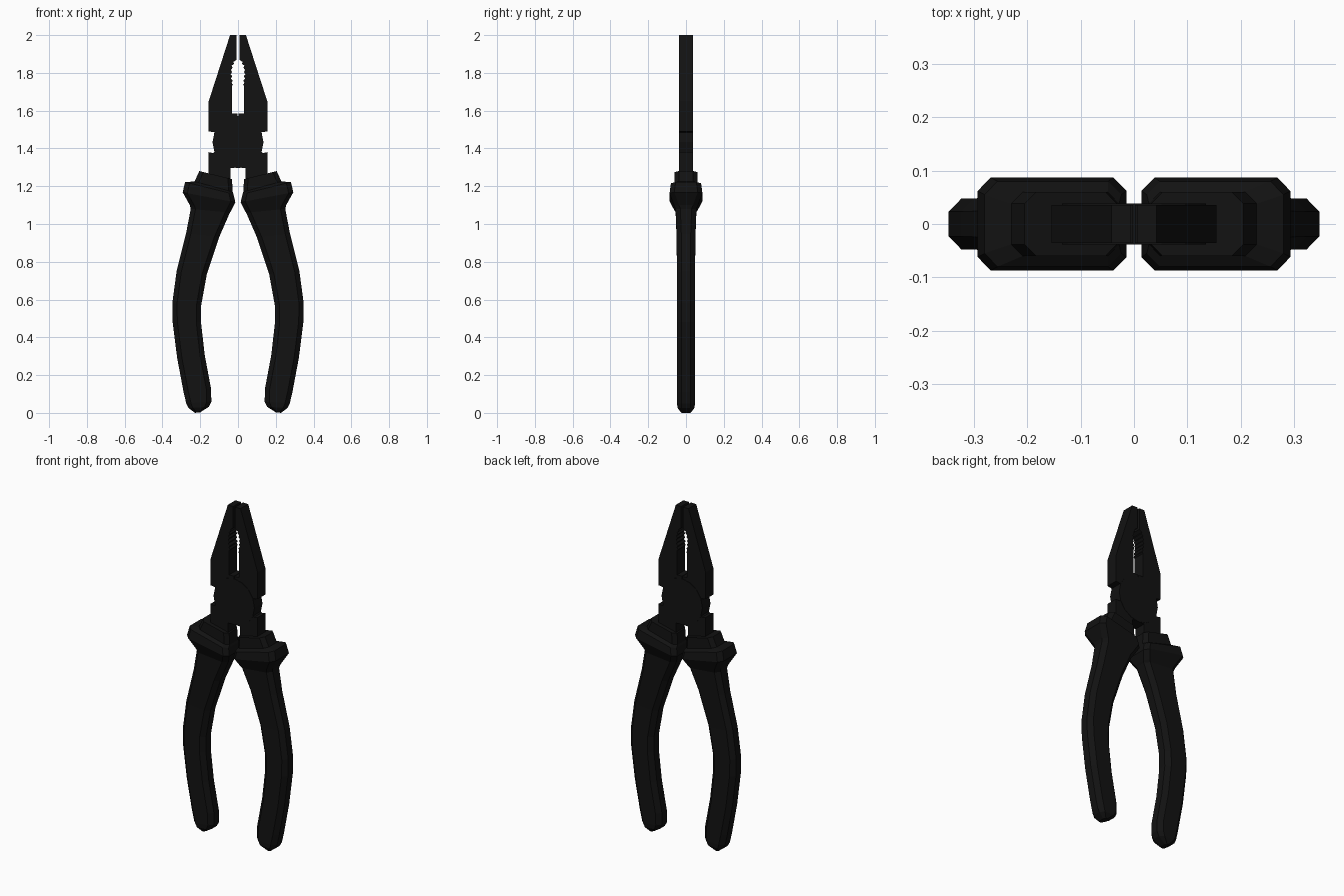
import bpy, bmesh, math

if "Cube" in bpy.data.objects:
    bpy.data.objects.remove(bpy.data.objects["Cube"])


def material(name, value):
    m = bpy.data.materials.new(name)
    m.diffuse_color = (value, value, value, 1)
    m.use_nodes = True
    m.node_tree.nodes["Principled BSDF"].inputs["Base Color"].default_value = m.diffuse_color
    return m


STEEL = material("black_steel", 0.006)
GRIP = material("black_grip", 0.006)


def finish(bm, name, mat, mirror=True):
    bmesh.ops.recalc_face_normals(bm, faces=bm.faces)
    mesh = bpy.data.meshes.new(name)
    bm.to_mesh(mesh)
    bm.free()
    mesh.materials.append(mat)
    ob = bpy.data.objects.new(name, mesh)
    bpy.context.collection.objects.link(ob)
    if mirror:
        mod = ob.modifiers.new("mirror", 'MIRROR')
        mod.use_mirror_merge = False
    return ob


def plate(name, outline, half, mat, mirror=True):
    """Flat plate: an x-z outline extruded through y."""
    bm = bmesh.new()
    face = bm.faces.new([bm.verts.new((x, -half, z)) for x, z in outline])
    ext = bmesh.ops.extrude_face_region(bm, geom=[face])
    verts = [g for g in ext["geom"] if isinstance(g, bmesh.types.BMVert)]
    bmesh.ops.translate(bm, verts=verts, vec=(0, 2 * half, 0))
    return finish(bm, name, mat, mirror)


def loft(name, stations, mat):
    """Chamfered sections, each (outer x, z, inner x, z, half depth, chamfer)."""
    bm = bmesh.new()
    rings = []
    for ox, oz, ix, iz, d, c in stations:
        t = c / math.hypot(ox - ix, oz - iz)
        prof = [(0, -d + c), (t, -d), (1 - t, -d), (1, -d + c),
                (1, d - c), (1 - t, d), (t, d), (0, d - c)]
        rings.append([bm.verts.new((ix + (ox - ix) * s, y, iz + (oz - iz) * s))
                      for s, y in prof])
    for a, b in zip(rings, rings[1:]):
        for i in range(8):
            j = (i + 1) % 8
            bm.faces.new((a[i], a[j], b[j], b[i]))
    bm.faces.new(rings[0])
    bm.faces.new(rings[-1])
    return finish(bm, name, mat)


# Jaws with serrated pipe grip and cutter slot
teeth = [(.033, 1.73), (.027, 1.737), (.034, 1.748), (.028, 1.76), (.038, 1.77),
         (.031, 1.782), (.039, 1.793), (.031, 1.805), (.038, 1.816), (.028, 1.828),
         (.034, 1.838), (.021, 1.848), (.025, 1.858), (.007, 1.87)]
plate("jaw", [(.007, 2), (.042, 2), (.155, 1.65), (.155, 1.49), (.12, 1.485),
              (.12, 1.43), (.002, 1.43), (.002, 1.585), (.033, 1.585)] + teeth,
      .036, STEEL)

# Pivot joint
joint = [(.135 * math.cos(math.tau * i / 16), 1.433 + .138 * math.sin(math.tau * i / 16))
         for i in range(16)]
plate("pivot_joint", joint, .038, STEEL, mirror=False)

# Necks running down into the grips
plate("neck", [(.09, 1.43), (.13, 1.375), (.155, 1.38), (.155, 1.15), (.07, 1.15),
               (.04, 1.24), (.04, 1.295), (.002, 1.30), (.002, 1.43)], .036, STEEL)

# Grips: cap, thumb guard collar, curved handle and rounded end
loft("grip", [
    (.205, 1.28, .032, 1.238, .060, .022),
    (.230, 1.225, .028, 1.170, .060, .022),
    (.280, 1.222, .024, 1.158, .080, .025),
    (.293, 1.168, .014, 1.115, .087, .025),
    (.255, 1.100, .036, 1.070, .062, .025),
    (.250, 1.080, .043, 1.060, .055, .025),
    (.275, .950, .100, .930, .050, .025),
    (.325, .750, .165, .735, .048, .025),
    (.348, .580, .195, .570, .048, .025),
    (.346, .480, .196, .480, .048, .025),
    (.322, .290, .176, .305, .048, .025),
    (.288, .110, .143, .130, .048, .025),
    (.274, .050, .141, .060, .048, .025),
    (.262, .026, .155, .032, .045, .022),
    (.228, .000, .200, .003, .026, .010)], GRIP)
